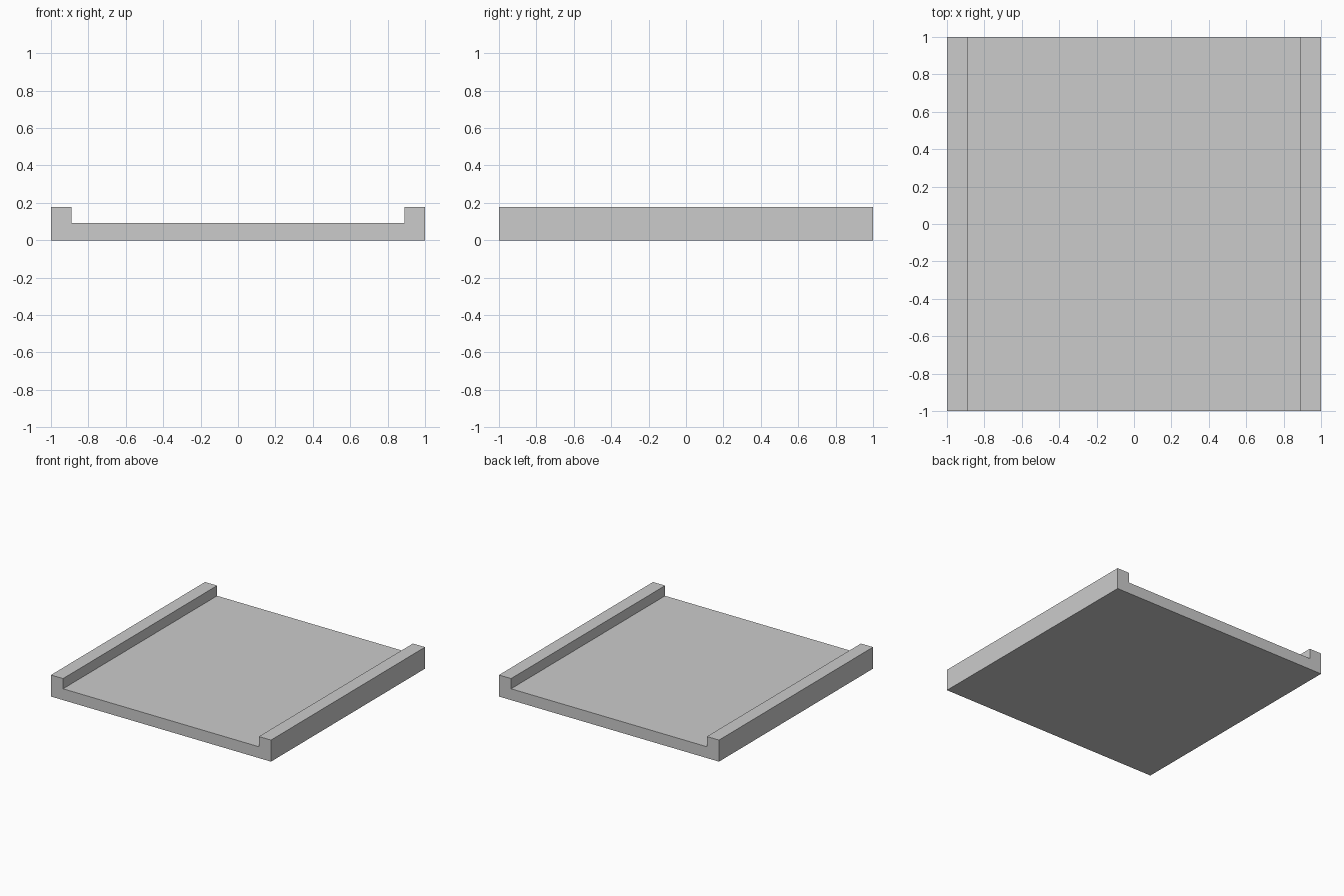
import bpy
import bmesh

if "Cube" in bpy.data.objects:
    bpy.data.objects.remove(bpy.data.objects["Cube"])

HALF = 1.0        # half width and half depth
INNER = 0.89      # inner face of the side rails
FLOOR = 0.093     # slab thickness
TOP = 0.177       # rail height

# Right half of the channel cross-section, mirrored to the left
right = [(HALF, 0), (HALF, TOP), (INNER, TOP), (INNER, FLOOR)]
profile = right + [(-x, z) for x, z in reversed(right)]

# Extrude the cross-section from front to back
bm = bmesh.new()
face = bm.faces.new([bm.verts.new((x, -HALF, z)) for x, z in profile])
result = bmesh.ops.extrude_face_region(bm, geom=[face], use_keep_orig=True)
moved = [v for v in result["geom"] if isinstance(v, bmesh.types.BMVert)]
bmesh.ops.translate(bm, verts=moved, vec=(0, 2 * HALF, 0))
bmesh.ops.recalc_face_normals(bm, faces=bm.faces)

# Floor slab with two raised side rails
mesh = bpy.data.meshes.new("railed_floor_slab")
bm.to_mesh(mesh)
bm.free()
bpy.context.collection.objects.link(bpy.data.objects.new("railed_floor_slab", mesh))
